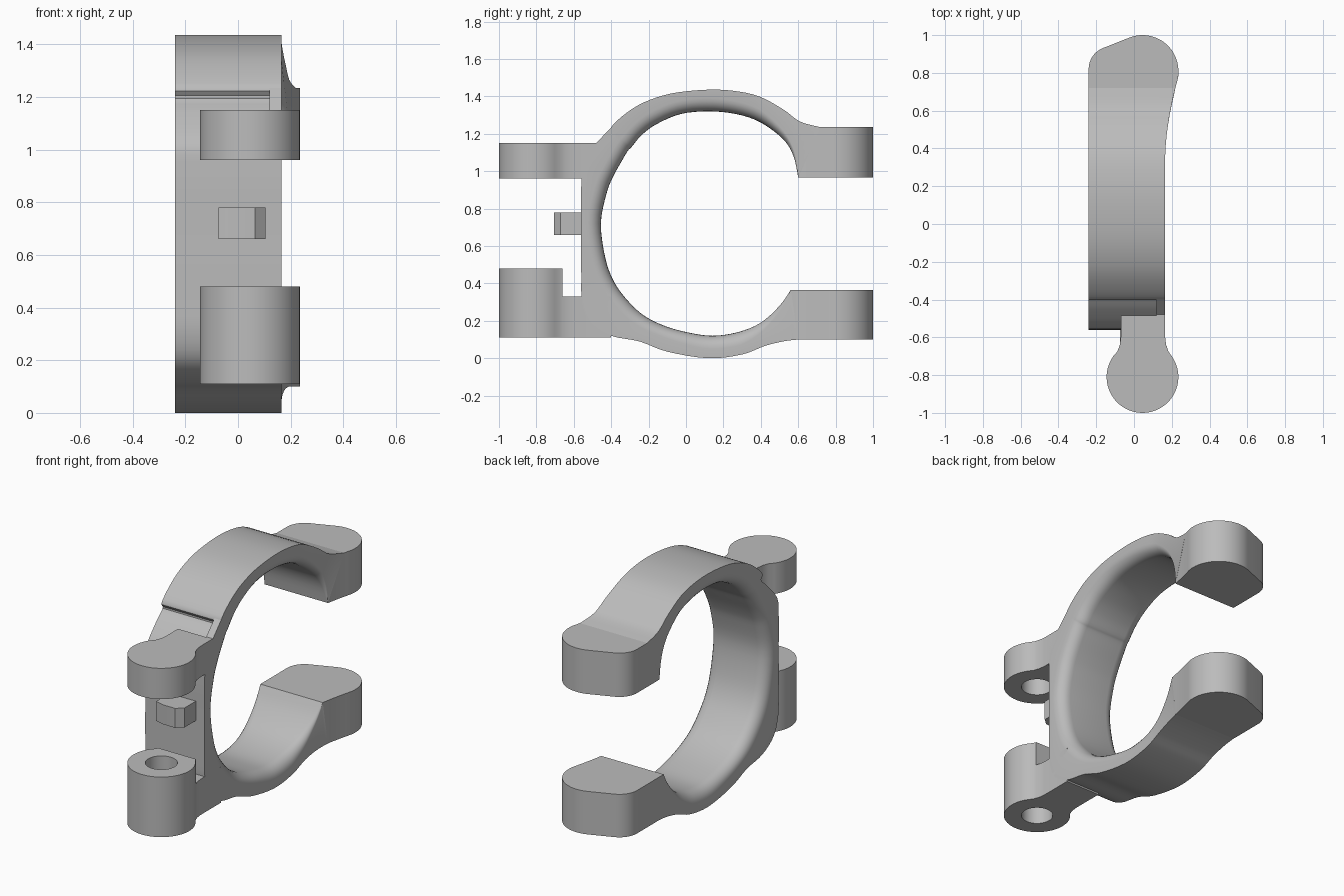
import bpy
import bmesh
from math import sin, cos, pi, radians
from mathutils import Vector

cube = bpy.data.objects.get("Cube")
if cube:
    bpy.data.objects.remove(cube)

# One plain material for the whole bracket
grey = bpy.data.materials.new("plain_grey")
grey.use_nodes = True
colour = (.5, .5, .5, 1)
grey.diffuse_color = colour
grey.node_tree.nodes["Principled BSDF"].inputs["Base Color"].default_value = colour

LEFT, RIGHT = -.24, .165      # side planes of the ring
BOSS_X, BOSS_Y, BOSS_R = .045, .81, .19


def finish(name, bm):
    """Turn a bmesh into a shaded object."""
    bmesh.ops.recalc_face_normals(bm, faces=bm.faces)
    mesh = bpy.data.meshes.new(name)
    bm.to_mesh(mesh)
    bm.free()
    mesh.materials.append(grey)
    obj = bpy.data.objects.new(name, mesh)
    bpy.context.collection.objects.link(obj)
    smooth(obj)
    return obj


def smooth(obj):
    bpy.ops.object.select_all(action='DESELECT')
    obj.select_set(True)
    bpy.context.view_layer.objects.active = obj
    bpy.ops.object.shade_smooth_by_angle(angle=radians(35))


def prism(name, outline, low, high, axis='Z'):
    """Extrude a flat outline: (x, y) along Z, or (y, z) along X."""
    bm = bmesh.new()
    place = (lambda a, b: (a, b, low)) if axis == 'Z' else (lambda a, b: (low, a, b))
    face = bm.faces.new([bm.verts.new(place(a, b)) for a, b in outline])
    grown = bmesh.ops.extrude_face_region(bm, geom=[face])
    step = Vector((0, 0, high - low)) if axis == 'Z' else Vector((high - low, 0, 0))
    moved = [v for v in grown["geom"] if isinstance(v, bmesh.types.BMVert)]
    bmesh.ops.translate(bm, verts=moved, vec=step)
    return finish(name, bm)


def arc(cx, cy, radius, start, end, count=24):
    angles = [radians(start + (end - start) * i / count) for i in range(count + 1)]
    return [(cx + radius * cos(a), cy + radius * sin(a)) for a in angles]


def right_side(y):
    """The right side flares outward towards the rear lugs."""
    t = min(max((y - .35) / .43, 0), 1)
    return RIGHT + .07 * t ** 1.7


def catmull(p, q, r, s, t):
    return (q * 2 + (r - p) * t + (p * 2 - q * 5 + r * 4 - s) * t * t
            + (q * 3 - p - r * 3 + s) * t ** 3) / 2


# Ring stations: outer (y, z) and inner (y, z), from upper lug round the front to lower lug
stations = [
    (.72, 1.235, .6, .965), (.61, 1.265, .575, 1.08), (.52, 1.33, .52, 1.17),
    (.39, 1.4, .4, 1.26), (.25, 1.43, .27, 1.305), (.1, 1.435, .12, 1.32),
    (-.08, 1.415, -.03, 1.305), (-.22, 1.37, -.16, 1.25), (-.32, 1.31, -.24, 1.19),
    (-.4, 1.235, -.29, 1.13), (-.39, 1.195, -.31, 1.11), (-.45, 1.14, -.34, 1.06),
    (-.545, 1.03, -.39, .97), (-.56, .92, -.425, .88), (-.56, .72, -.455, .72),
    (-.56, .45, -.43, .53), (-.555, .3, -.38, .4), (-.51, .19, -.3, .295),
    (-.4, .12, -.22, .225), (-.25, .09, -.12, .175), (-.1, .035, 0, .14),
    (.12, 0, .14, .12), (.3, .02, .28, .14), (.42, .065, .4, .19),
    (.52, .09, .5, .28), (.6, .1, .56, .365),
]


def build_ring():
    points = [Vector(s) for s in stations]
    points = [points[0]] + points + [points[-1]]
    path, steps = [], 4
    for i in range(1, len(points) - 2):
        path += [catmull(*points[i - 1:i + 3], k / steps) for k in range(steps)]
    path.append(points[-1])

    bm = bmesh.new()
    loops = []
    for i, p in enumerate(path):
        outer, inner = Vector(p[:2]), Vector(p[2:])
        across = (outer - inner).normalized()
        # Inner edges are rounded, fading out into the lugs
        fade = min(1, i / 12, (len(path) - 1 - i) / 12)
        radius = .07 * fade + .001
        section = [(0, outer, True), (0, outer, False)]
        bend = []
        for k in range(7):
            a = k / 6 * pi / 2
            bend.append((radius * (1 - cos(a)), inner + across * radius * (1 - sin(a))))
        section += [(inset, at, False) for inset, at in bend]
        section += [(inset, at, True) for inset, at in reversed(bend)]
        loop = []
        for inset, at, on_left in section:
            x = LEFT + inset if on_left else right_side(at.x) - inset
            loop.append(bm.verts.new((x, at.x, at.y)))
        loops.append(loop)
    for a, b in zip(loops, loops[1:]):
        for j in range(len(a)):
            n = (j + 1) % len(a)
            bm.faces.new((a[j], a[n], b[n], b[j]))
    bm.faces.new(loops[0])
    bm.faces.new(loops[-1])
    return finish("clamp_ring", bm)


build_ring()


# Rear lugs: flared right side, round end, rounded left corner
def rear_outline(start):
    ys = [start + (BOSS_Y - start) * i / 10 for i in range(10)]
    return ([(LEFT, start)] + [(right_side(y), y) for y in ys]
            + arc(BOSS_X, BOSS_Y, BOSS_R, 0, 110)
            + arc(LEFT + .12, .82, .12, 110, 180, 12))


prism("upper_rear_lug", rear_outline(.6), .965, 1.235)
prism("lower_rear_lug", rear_outline(.56), .1, .365)

# Front arms: round boss with a filleted neck
head = arc(BOSS_X, -BOSS_Y, BOSS_R, 145, 395, 40)
neck_right = [(.182, -.675), (.17, -.64), (RIGHT, -.6)]
neck_left = [(-.07, -.6), (-.075, -.64), (-.088, -.675)]
cut = -.66
upper_arm = prism("upper_front_arm",
                  head + neck_right + [(RIGHT, -.485), (-.07, -.485)] + neck_left, .96, 1.15)
lower_boss = prism("lower_front_boss",
                   head + [(.182, -.675), (.177, cut), (-.082, cut), (-.088, -.675)], .11, .48)
prism("lower_front_neck",
      [(.177, cut)] + neck_right[1:] + [(RIGHT, -.4), (-.07, -.4)] + neck_left[:2]
      + [(-.082, cut)], .11, .33)

# Pin hole: through the lower boss, blind in the upper arm
pin = prism("pin_hole_cutter", arc(BOSS_X, -BOSS_Y, .09, 0, 350, 35), -.1, 1.08)
pin.hide_render = True
for part in (upper_arm, lower_boss):
    bpy.context.view_layer.objects.active = part
    mod = part.modifiers.new("pin_hole", 'BOOLEAN')
    mod.operation, mod.object, mod.solver = 'DIFFERENCE', pin, 'EXACT'
    bpy.ops.object.modifier_apply(modifier=mod.name)
    smooth(part)
bpy.data.objects.remove(pin)

# Rib that carries the upper arm into the ring along the right side
prism("upper_rib", [(-.5, .97), (-.56, .97), (-.56, 1.15), (-.48, 1.15), (-.385, 1.25),
                    (-.36, 1.2)], .12, RIGHT, 'X')

# Small stop tab on the front wall
prism("stop_tab", [(-.075, -.55), (-.075, -.69), (-.02, -.705), (.065, -.705),
                   (.105, -.67), (.105, -.55)], .66, .78)
